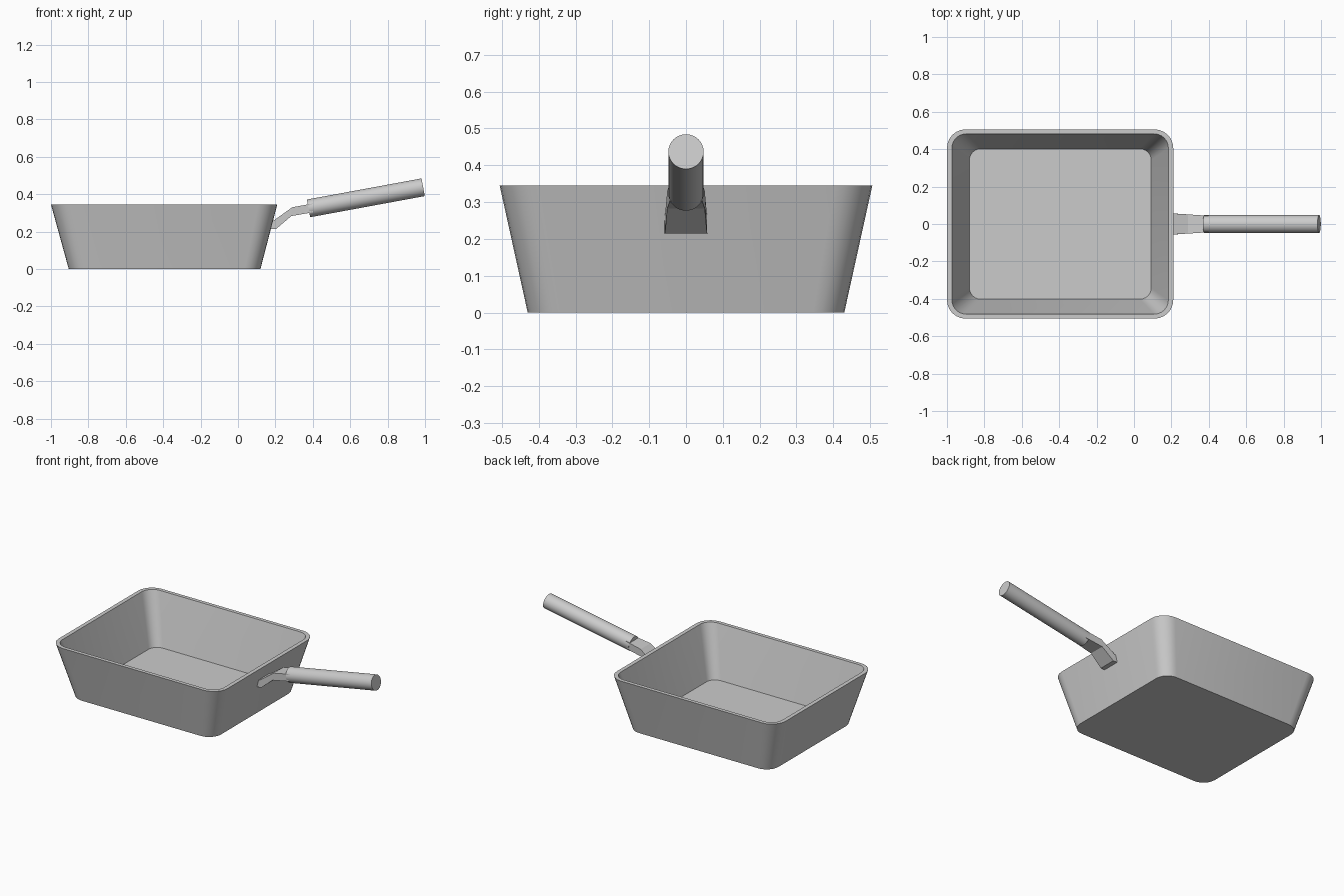
import bpy, bmesh, math
from mathutils import Vector

cube = bpy.data.objects.get("Cube")
if cube:
    bpy.data.objects.remove(cube)

metal = bpy.data.materials.new("grey metal")
metal.use_nodes = True
metal.diffuse_color = (0.6, 0.6, 0.6, 1)
metal.node_tree.nodes["Principled BSDF"].inputs["Base Color"].default_value = (0.6, 0.6, 0.6, 1)


def make_object(name, bm):
    bmesh.ops.recalc_face_normals(bm, faces=bm.faces)
    mesh = bpy.data.meshes.new(name)
    bm.to_mesh(mesh)
    bm.free()
    mesh.materials.append(metal)
    obj = bpy.data.objects.new(name, mesh)
    bpy.context.collection.objects.link(obj)
    return obj


def smooth(obj):
    bpy.ops.object.select_all(action="DESELECT")
    obj.select_set(True)
    bpy.context.view_layer.objects.active = obj
    bpy.ops.object.shade_smooth_by_angle(angle=math.radians(30))


def rounded_ring(bm, x0, x1, half_y, z, radius, steps=6):
    """Closed loop of vertices around a rounded rectangle."""
    centre, half_x = (x0 + x1) / 2, (x1 - x0) / 2
    ring = []
    for corner, (sx, sy) in enumerate([(1, 1), (-1, 1), (-1, -1), (1, -1)]):
        for i in range(steps + 1):
            a = (corner + i / steps) * math.pi / 2
            ring.append(bm.verts.new((
                centre + sx * (half_x - radius) + radius * math.cos(a),
                sy * (half_y - radius) + radius * math.sin(a), z)))
    return ring


def bridge(bm, a, b):
    for i in range(len(a)):
        j = (i + 1) % len(a)
        bm.faces.new((a[i], a[j], b[j], b[i]))


# Pan body: outer base, outer rim, inner rim, inner floor
bm = bmesh.new()
rings = [rounded_ring(bm, *r) for r in (
    (-0.905, 0.12, 0.43, 0, 0.085),
    (-1.0, 0.21, 0.506, 0.345, 0.1),
    (-0.974, 0.184, 0.482, 0.345, 0.076),
    (-0.88, 0.092, 0.402, 0.022, 0.06))]
for lower, upper in zip(rings, rings[1:]):
    bridge(bm, lower, upper)
bm.faces.new(rings[0])
bm.faces.new(rings[-1])
smooth(make_object("pan_body", bm))

# Bent bracket: bottom x, bottom z, top x, top z, half width
bm = bmesh.new()
sections = [(0.165, 0.215, 0.178, 0.26, 0.058),
            (0.205, 0.215, 0.195, 0.262, 0.057),
            (0.285, 0.283, 0.29, 0.33, 0.051),
            (0.40, 0.303, 0.40, 0.35, 0.044)]
loops = [[bm.verts.new(p) for p in (
    (bx, -w, bz), (bx, w, bz), (tx, w, tz), (tx, -w, tz))]
    for bx, bz, tx, tz, w in sections]
for a, b in zip(loops, loops[1:]):
    bridge(bm, a, b)
bm.faces.new(loops[0])
bm.faces.new(loops[-1])
make_object("handle_bracket", bm)

# Round grip rising away from the pan
start, end = Vector((0.377, 0, 0.324)), Vector((0.99, 0, 0.437))
axis = end - start
bm = bmesh.new()
bmesh.ops.create_cone(bm, cap_ends=True, segments=32, radius1=0.048,
                      radius2=0.048, depth=axis.length)
grip = make_object("handle_grip", bm)
grip.location = (start + end) / 2
grip.rotation_euler = axis.to_track_quat("Z", "Y").to_euler()
smooth(grip)
